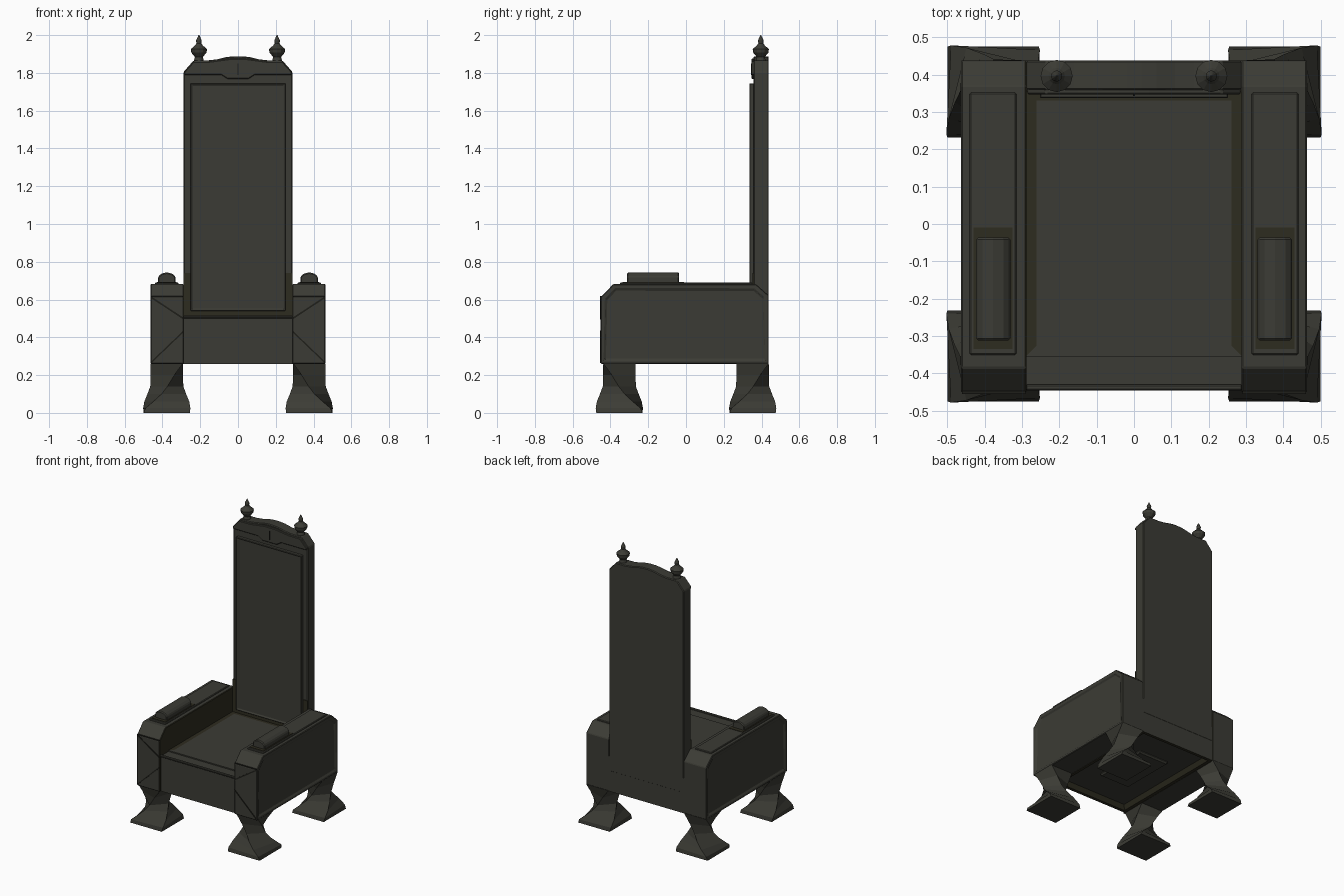
import bpy, bmesh, math
from mathutils import Vector

if "Cube" in bpy.data.objects:
    bpy.data.objects.remove(bpy.data.objects["Cube"])


def material(name, rgb):
    m = bpy.data.materials.new(name)
    m.diffuse_color = (*rgb, 1)
    m.use_nodes = True
    m.node_tree.nodes["Principled BSDF"].inputs["Base Color"].default_value = m.diffuse_color
    return m


STONE = material("dark grey stone", (0.044, 0.044, 0.035))
OLIVE = material("dark olive", (0.027, 0.025, 0.014))
SHADE = material("groove black", (0.013, 0.013, 0.010))


def finish(bm, name, mats=(STONE,), bevel=0.0):
    bmesh.ops.recalc_face_normals(bm, faces=bm.faces)
    me = bpy.data.meshes.new(name)
    bm.to_mesh(me)
    bm.free()
    ob = bpy.data.objects.new(name, me)
    bpy.context.collection.objects.link(ob)
    for m in mats:
        me.materials.append(m)
    if bevel:
        b = ob.modifiers.new("Bevel", 'BEVEL')
        b.width, b.segments, b.limit_method = bevel, 1, 'ANGLE'
    return ob


def prism(pts, axis, a, b):
    """Extrude a 2D outline along an axis from a to b."""
    def co(p, d):
        return {'x': (d, p[0], p[1]), 'y': (p[0], d, p[1]), 'z': (p[0], p[1], d)}[axis]
    bm = bmesh.new()
    lo = [bm.verts.new(co(p, a)) for p in pts]
    hi = [bm.verts.new(co(p, b)) for p in pts]
    n = len(pts)
    bm.faces.new(lo)
    bm.faces.new(hi)
    for i in range(n):
        j = (i + 1) % n
        bm.faces.new((lo[i], lo[j], hi[j], hi[i]))
    bmesh.ops.recalc_face_normals(bm, faces=bm.faces)
    return bm


def block(x0, x1, y0, y1, z0, z1):
    return prism([(x0, y0), (x1, y0), (x1, y1), (x0, y1)], 'z', z0, z1)


def face_toward(bm, direction):
    """The face whose normal and position lie furthest along a direction."""
    d = Vector(direction)
    bm.normal_update()
    faces = [f for f in bm.faces if f.normal.dot(d) > 0.99]
    return max(faces, key=lambda f: f.calc_center_median().dot(d))


def inset(bm, direction, steps, rim_mat=None):
    """Repeated inset of one face; steps are (thickness, depth)."""
    f = face_toward(bm, direction)
    for t, d in steps:
        r = bmesh.ops.inset_individual(bm, faces=[f], thickness=t, depth=d)
        if rim_mat is not None:
            for g in r['faces']:
                if g is not f:
                    g.material_index = rim_mat
    return f


# Seat box with sunken underside
bm = block(-0.29, 0.29, -0.437, 0.437, 0.26, 0.505)
inset(bm, (0, 0, -1), [(0.03, 0), (0.025, -0.03)], 1)
inset(bm, (0, 0, -1), [])
finish(bm, "seat_box", (STONE, OLIVE))
finish(block(-0.12, 0.12, -0.2, 0.2, 0.275, 0.3), "underside_panel", bevel=0.01)

# Seat surface with olive border
bm = block(-0.29, 0.29, -0.355, 0.36, 0.49, 0.513)
inset(bm, (0, 0, 1), [(0.042, 0)], 1)
for f in bm.faces:  # front border stays grey
    if f.normal.z > 0.9 and f.calc_center_median().y < -0.3:
        f.material_index = 0
finish(bm, "seat", (STONE, OLIVE))
finish(block(-0.29, 0.29, -0.445, -0.43, 0.50, 0.515), "front_rail_lip", bevel=0.004)

# Backrest slab with a wavy crest
half = [(0.288, 0.40), (0.288, 1.805), (0.235, 1.866), (0.16, 1.866),
        (0.11, 1.872), (0.06, 1.884), (0.02, 1.888)]
outline = half + [(-x, z) for x, z in reversed(half)]
finish(prism(outline, 'y', 0.358, 0.438), "backrest", bevel=0.005)

# Raised crest moulding with a deeper centre
crest = [(0.285, 1.79), (0.285, 1.805), (0.235, 1.86), (0.15, 1.86), (0.04, 1.875)]
crest = crest + [(-x, z) for x, z in reversed(crest)]
crest += [(-0.09, 1.79), (-0.055, 1.768), (0.055, 1.768), (0.09, 1.79)]
finish(prism(crest, 'y', 0.346, 0.37), "crest_moulding", bevel=0.004)
finish(block(-0.003, 0.003, 0.343, 0.35, 1.79, 1.85), "crest_groove", (SHADE,))

# Back panel with a thin rim
bm = block(-0.252, 0.252, 0.337, 0.37, 0.54, 1.745)
inset(bm, (0, -1, 0), [(0.010, 0), (0.005, -0.006)])
finish(bm, "back_panel", bevel=0.003)
finish(block(-0.252, 0.252, 0.352, 0.36, 0.505, 0.54), "panel_base_shadow", (OLIVE,))

for s, side in ((-1, "left"), (1, "right")):
    # Stained strips at the foot of the back frame
    finish(block(*sorted((s * 0.252, s * 0.288)), 0.353, 0.36, 0.505, 0.74),
           side + "_frame_stain", (OLIVE,))

    # Arm with chamfered ends and recessed outer panel
    prof = [(-0.452, 0.26), (-0.452, 0.612), (-0.385, 0.682), (0.37, 0.682),
            (0.438, 0.622), (0.438, 0.26)]
    bm = prism(prof, 'x', s * 0.288, s * 0.463)
    inset(bm, (s, 0, 0), [(0.028, 0), (0.006, -0.008)])
    face_toward(bm, (-s, 0, 0)).material_index = 1
    finish(bm, side + "_arm", (STONE, OLIVE), bevel=0.004)

    # Raised arm top and hand pad
    x0, x1 = sorted((s * 0.315, s * 0.44))
    bm = block(x0, x1, -0.35, 0.352, 0.67, 0.69)
    finish(bm, side + "_arm_top", bevel=0.004)
    finish(block(x0 + 0.01, x1 - 0.01, -0.335, -0.01, 0.685, 0.693),
           side + "_pad_surround", (OLIVE,))
    c = s * 0.377
    pad = [(-0.046, 0.685), (-0.046, 0.722), (-0.028, 0.737), (0, 0.744),
           (0.028, 0.737), (0.046, 0.722), (0.046, 0.685)]
    finish(prism([(c + x, z) for x, z in pad], 'y', -0.312, -0.036),
           side + "_hand_pad", bevel=0.006)

    # Diagonal grooves and band on the arm front
    for k, (za, zb) in enumerate(((0.61, 0.50), (0.27, 0.43))):
        pts = [(s * 0.457, za - 0.005), (s * 0.29, zb - 0.005),
               (s * 0.29, zb + 0.005), (s * 0.457, za + 0.005)]
        finish(prism(pts, 'y', -0.455, -0.448), f"{side}_front_groove_{k}", (SHADE,))
    finish(block(*sorted((s * 0.29, s * 0.46)), -0.455, -0.446, 0.612, 0.618),
           side + "_front_band", (SHADE,))

    # Turned finial
    rings = [(0.027, 1.862), (0.021, 1.884), (0.04, 1.907), (0.043, 1.926),
             (0.022, 1.944), (0.013, 1.956), (0.015, 1.972), (0.002, 2.0)]
    bm = bmesh.new()
    loops = [[bm.verts.new((s * 0.207 + r * math.cos(i * math.tau / 12),
                            0.396 + r * math.sin(i * math.tau / 12), z))
              for i in range(12)] for r, z in rings]
    for a, b in zip(loops, loops[1:]):
        for i in range(12):
            j = (i + 1) % 12
            bm.faces.new((a[i], a[j], b[j], b[i]))
    bm.faces.new(loops[0])
    bm.faces.new(loops[-1])
    finish(bm, side + "_finial")

    # Twisted, waisted legs: square rings turning a quarter
    for t, end in ((-1, "front"), (1, "back")):
        rings = [(0, 0.122, 0), (0.025, 0.119, 3), (0.06, 0.098, 14),
                 (0.10, 0.075, 30), (0.14, 0.062, 47), (0.20, 0.067, 70),
                 (0.262, 0.085, 90)]
        bm = bmesh.new()
        loops = []
        for z, h, ang in rings:
            loop = []
            for i in range(4):
                a = math.radians(45 + 90 * i + ang)
                r = h * math.sqrt(2)
                loop.append(bm.verts.new((s * (0.377 + r * math.cos(a)),
                                          t * (0.353 + r * math.sin(a)), z)))
            loops.append(loop)
        for a, b in zip(loops, loops[1:]):
            for i in range(4):
                j = (i + 1) % 4
                bm.faces.new((a[i], a[j], b[j], b[i]))
        bm.faces.new(loops[0])
        bm.faces.new(loops[-1])
        finish(bm, f"{end}_{side}_leg")
